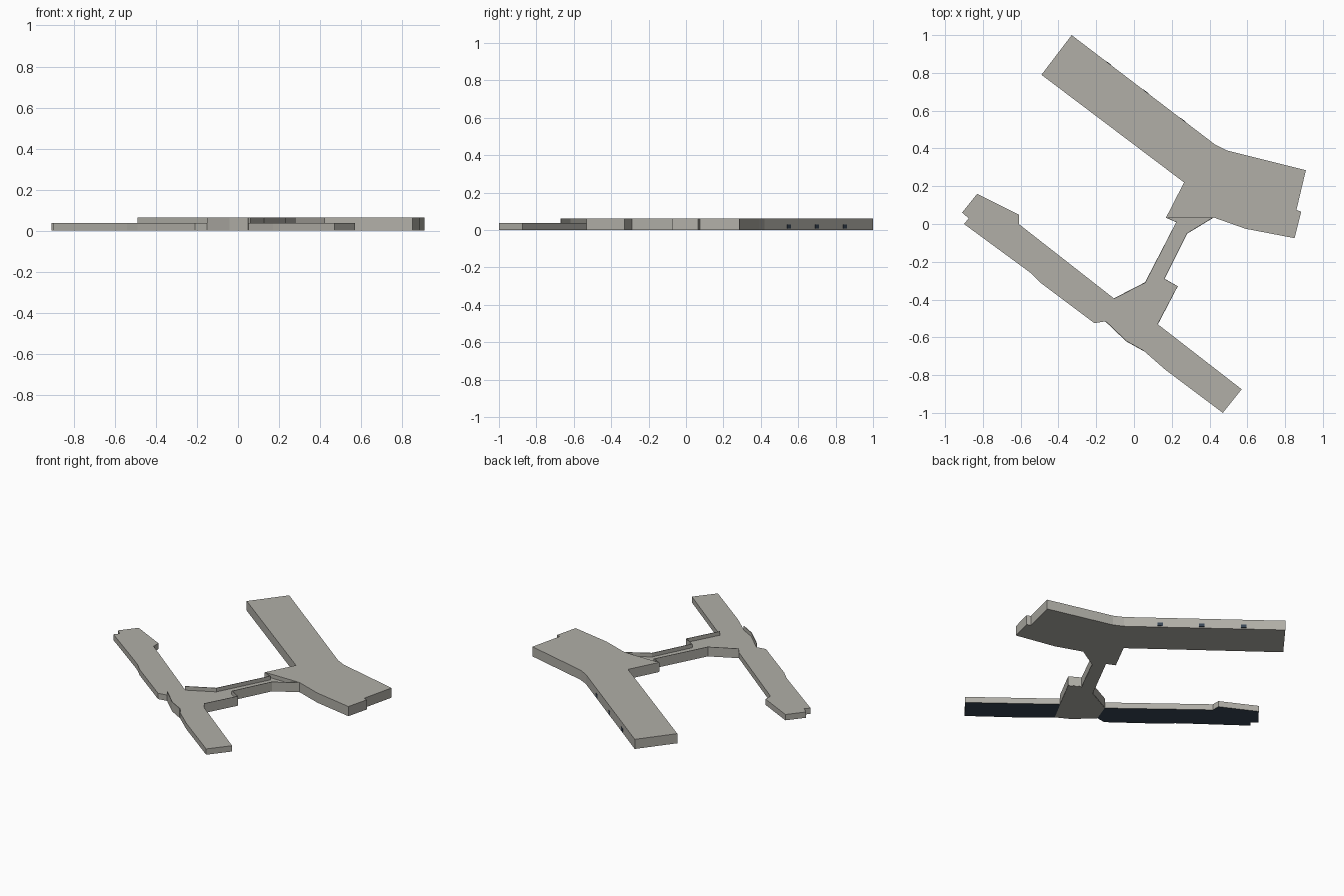
import bpy, bmesh
from mathutils import Vector

cube = bpy.data.objects.get("Cube")
if cube:
    bpy.data.objects.remove(cube, do_unlink=True)


def material(name, rgb):
    m = bpy.data.materials.new(name)
    m.use_nodes = True
    m.diffuse_color = (*rgb, 1)
    m.node_tree.nodes["Principled BSDF"].inputs["Base Color"].default_value = (*rgb, 1)
    return m


GREY = material("warm_grey", (0.44, 0.43, 0.39))
NAVY = material("dark_navy", (0.04, 0.06, 0.09))
LOW, HIGH = 0.038, 0.063


def finish(name, bm, mats):
    bmesh.ops.recalc_face_normals(bm, faces=bm.faces[:])
    mesh = bpy.data.meshes.new(name)
    for m in mats:
        mesh.materials.append(m)
    bm.to_mesh(mesh)
    bm.free()
    ob = bpy.data.objects.new(name, mesh)
    bpy.context.collection.objects.link(ob)
    return ob


def slab(name, outline, height, base=0.0, mats=(GREY,)):
    """Extrude a flat outline; a second material goes on the underside."""
    bm = bmesh.new()
    face = bm.faces.new([bm.verts.new((x, y, base)) for x, y in outline])
    top = bmesh.ops.extrude_face_region(bm, geom=[face], use_keep_orig=True)
    verts = [g for g in top["geom"] if isinstance(g, bmesh.types.BMVert)]
    bmesh.ops.translate(bm, verts=verts, vec=(0, 0, height - base))
    bmesh.ops.recalc_face_normals(bm, faces=bm.faces[:])
    if len(mats) > 1:
        for f in bm.faces:
            f.material_index = int(f.normal.z < -0.5)
    return finish(name, bm, mats)


def parapet(name, path):
    """Thin upright wall along a path, standing above the low roof."""
    bm = bmesh.new()
    rows = [[bm.verts.new((x, y, z)) for x, y in path] for z in (0.002, HIGH)]
    for i in range(len(path) - 1):
        bm.faces.new((rows[0][i], rows[0][i + 1], rows[1][i + 1], rows[1][i]))
    ob = finish(name, bm, [GREY])
    mod = ob.modifiers.new("thickness", 'SOLIDIFY')
    mod.thickness = 0.004
    mod.offset = 0


# Tall main wing
slab("main_wing", [(-0.49, 0.79), (-0.33, 1.0), (0.43, 0.42), (0.49, 0.39),
                   (0.91, 0.285), (0.86, 0.075), (0.885, 0.065), (0.85, -0.075),
                   (0.59, -0.025), (0.42, 0.035), (0.17, 0.035), (0.265, 0.22)], HIGH)

# Low hub and link corridor
west = [(-0.105, -0.395), (0.06, -0.31), (0.225, 0.01), (0.17, 0.035)]
east = [(0.125, -0.53), (0.23, -0.33), (0.16, -0.29), (0.28, -0.05), (0.42, 0.035)]
south = [(-0.15, -0.515), (-0.04, -0.62), (0.05, -0.67)]
slab("hub_and_corridor", south + east + west[::-1], LOW)
for label, path in (("west", west), ("east", east), ("south", south)):
    parapet(label + "_parapet", path)

# Low arms with dark undersides
slab("right_arm", [(-0.15, -0.515), (-0.21, -0.525), (-0.49, -0.315), (-0.54, -0.265),
                   (-0.6, -0.22), (-0.9, 0.0), (-0.875, 0.03), (-0.91, 0.06),
                   (-0.83, 0.16), (-0.61, 0.05), (-0.61, 0.0), (-0.105, -0.395)],
     LOW, mats=(GREY, NAVY))
slab("left_arm", [(0.05, -0.67), (0.17, -0.775), (0.47, -1.0), (0.57, -0.875),
                  (0.125, -0.53)], LOW, mats=(GREY, NAVY))

# Small dark openings along the back wall of the main wing
start, end = Vector((-0.33, 1.0)), Vector((0.43, 0.42))
along = (end - start).normalized()
out = Vector((-along.y, along.x))
for i, y in enumerate((0.85, 0.7, 0.55)):
    c = start.lerp(end, (1 - y) / 0.58)
    a, b = c - along * 0.016, c + along * 0.016
    slab(f"back_opening_{i + 1}",
         [p + out * d for p, d in ((a, -0.002), (b, -0.002), (b, 0.002), (a, 0.002))],
         0.03, base=0.008, mats=(NAVY,))
